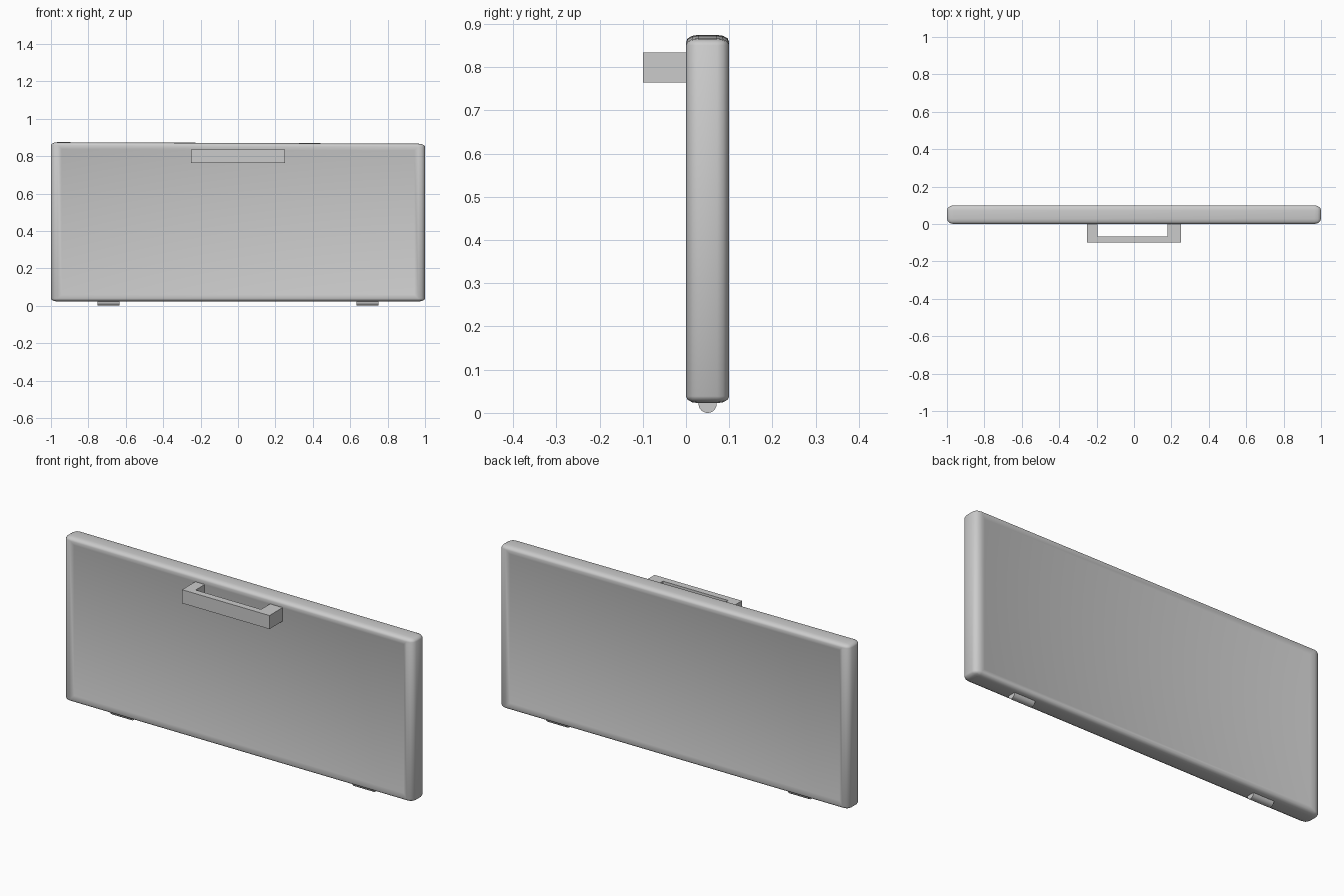
import bpy, bmesh, math
from mathutils import Vector

if "Cube" in bpy.data.objects:
    bpy.data.objects.remove(bpy.data.objects["Cube"])


def make_object(name, bm):
    mesh = bpy.data.meshes.new(name)
    bmesh.ops.recalc_face_normals(bm, faces=bm.faces)
    bm.to_mesh(mesh)
    bm.free()
    ob = bpy.data.objects.new(name, mesh)
    bpy.context.collection.objects.link(ob)
    return ob


def smooth(ob, angle):
    bpy.ops.object.select_all(action='DESELECT')
    ob.select_set(True)
    bpy.context.view_layer.objects.active = ob
    bpy.ops.object.shade_smooth_by_angle(angle=math.radians(angle))


# Door panel: thin slab with rounded edges, bevelled in a stretched space so
# the rounding differs per axis (x, y, z)
size = Vector((2, 0.1, 0.852))
rounding = Vector((0.036, 0.028, 0.016))
bm = bmesh.new()
bmesh.ops.create_cube(bm, size=1)
bmesh.ops.scale(bm, vec=[s / r for s, r in zip(size, rounding)], verts=bm.verts)
bmesh.ops.bevel(bm, geom=bm.edges[:], offset=1, segments=3,
                profile=0.5, affect='EDGES')
bmesh.ops.scale(bm, vec=rounding, verts=bm.verts)
bmesh.ops.translate(bm, vec=(0, 0.05, 0.4485), verts=bm.verts)
# The top edge falls very slightly towards the right
for v in bm.verts:
    if v.co.z > 0.5:
        v.co.z -= 0.004 * (v.co.x + 1)
# Both broad faces are very slightly dished inside the rim
broad = [f for f in bm.faces if f.calc_area() > 1]
for f in broad:
    inward = 0.008 if f.calc_center_median().y < 0.05 else -0.008
    bmesh.ops.inset_region(bm, faces=[f], thickness=0.03)
    bmesh.ops.translate(bm, vec=(0, inward, 0), verts=f.verts[:])
smooth(make_object("door_panel", bm), 60)

# Pull handle: U-shaped profile extruded upwards
bm = bmesh.new()
outline = [(-0.25, 0.01), (-0.25, -0.1), (0.25, -0.1), (0.25, 0.01),
           (0.178, 0.01), (0.178, -0.066), (-0.196, -0.066), (-0.196, 0.01)]
face = bm.faces.new([bm.verts.new((x, y, 0.764)) for x, y in outline])
ext = bmesh.ops.extrude_face_region(bm, geom=[face])
top = [v for v in ext["geom"] if isinstance(v, bmesh.types.BMVert)]
bmesh.ops.translate(bm, vec=(0, 0, 0.07), verts=top)
make_object("handle", bm)

# Hinge barrels under the lower edge
for side, x in (("left", -0.692), ("right", 0.692)):
    bm = bmesh.new()
    bmesh.ops.create_cone(bm, cap_ends=True, segments=32, radius1=0.021,
                          radius2=0.021, depth=0.118)
    ob = make_object("hinge_" + side, bm)
    ob.location = Vector((x, 0.05, 0.021))
    ob.rotation_euler = (0, math.pi / 2, 0)
    smooth(ob, 40)
